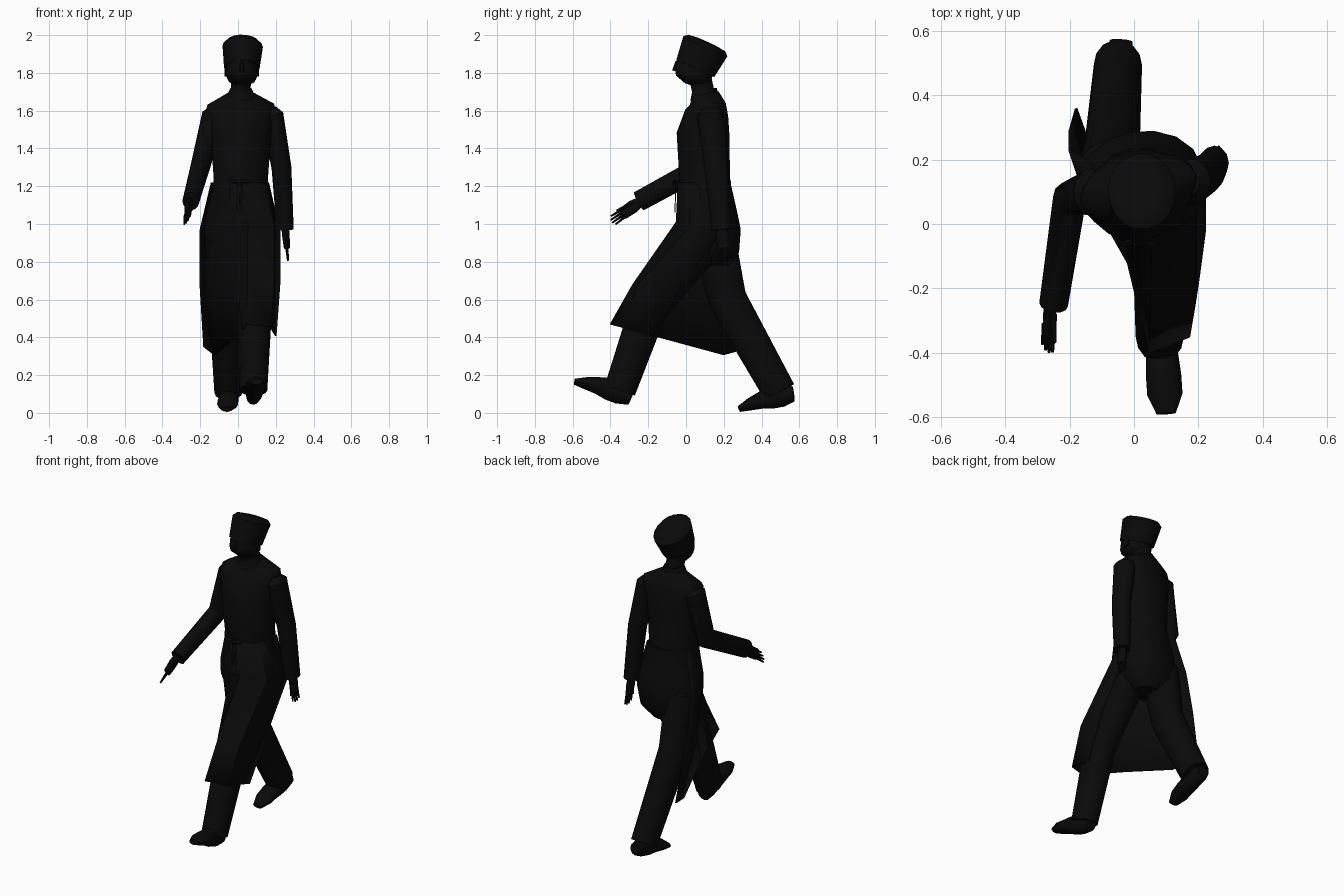
import bpy
import math
from mathutils import Vector

cube = bpy.data.objects.get("Cube")
if cube:
    bpy.data.objects.remove(cube, do_unlink=True)

tone = (0.003, 0.003, 0.003, 1)
black = bpy.data.materials.new("near black")
black.use_nodes = True
black.diffuse_color = tone
black.node_tree.nodes["Principled BSDF"].inputs["Base Color"].default_value = tone


def make(name, verts, faces, thickness=0):
    mesh = bpy.data.meshes.new(name)
    mesh.from_pydata(verts, [], faces)
    mesh.materials.append(black)
    obj = bpy.data.objects.new(name, mesh)
    bpy.context.collection.objects.link(obj)
    if thickness:
        modifier = obj.modifiers.new("thickness", "SOLIDIFY")
        modifier.thickness = thickness
        modifier.offset = 0
    bpy.ops.object.select_all(action="DESELECT")
    obj.select_set(True)
    bpy.context.view_layer.objects.active = obj
    bpy.ops.object.shade_smooth_by_angle(angle=math.radians(40))


def loft(name, rings, sides=14, twist=0):
    """Skin elliptical rings, each (centre, width radius, depth radius), along a path."""
    last = len(rings) - 1
    turn = math.radians(twist)
    verts = []
    for index, (centre, width, depth) in enumerate(rings):
        before, after = rings[max(index - 1, 0)][0], rings[min(index + 1, last)][0]
        tangent = (after - before).normalized()
        across = Vector((1, 0, 0))
        across = (across - tangent * across.dot(tangent)).normalized()
        along = tangent.cross(across)
        for step in range(sides):
            angle = math.tau * step / sides
            u, v = width * math.cos(angle), depth * math.sin(angle)
            verts.append(centre
                         + across * (u * math.cos(turn) - v * math.sin(turn))
                         + along * (u * math.sin(turn) + v * math.cos(turn)))
    faces = [(ring * sides + step, ring * sides + (step + 1) % sides,
              (ring + 1) * sides + (step + 1) % sides, (ring + 1) * sides + step)
             for ring in range(last) for step in range(sides)]
    faces.append(tuple(reversed(range(sides))))
    faces.append(tuple(range(last * sides, (last + 1) * sides)))
    make(name, verts, faces)


def limb(name, joints, start, end, ratio=1, sides=12):
    """Tube through the joints with evenly changing radius and a rounded start."""
    points = [Vector(joint) for joint in joints]
    cap = points[0] - (points[1] - points[0]).normalized() * start * 0.6
    rings = [(cap, start / 2, start * ratio / 2)]
    for index, point in enumerate(points):
        radius = start + (end - start) * index / (len(points) - 1)
        rings.append((point, radius, radius * ratio))
    loft(name, rings, sides)


def hand(name, wrist, tip, across):
    """Flat palm with four fingers and a thumb."""
    wrist, tip, across = Vector(wrist), Vector(tip), Vector(across)
    reach = tip - wrist
    knuckle = wrist + reach / 2
    loft(name + "_palm", [(wrist, 0.02, 0.025), (wrist + reach / 4, 0.02, 0.035),
                          (knuckle + reach / 10, 0.016, 0.032)], 8)
    for finger in range(4):
        spread = across * (finger - 1.5) * 0.016
        end = tip + spread * 1.3 - reach * 0.06 * abs(finger - 1.5)
        limb(f"{name}_finger_{finger + 1}", [knuckle + spread, end], 0.01, 0.005, sides=6)
    base = wrist + reach / 5 - across * 0.02
    limb(name + "_thumb", [base, base + reach / 2 - across * 0.02], 0.012, 0.006, sides=6)


def shoe(name, heel, toe):
    """Heel, instep, ball and toe sections between the two ends."""
    heel, toe = Vector(heel), Vector(toe)
    widths = (0.035, 0.045, 0.05, 0.055, 0.055, 0.03)
    depths = (0.04, 0.06, 0.06, 0.045, 0.033, 0.016)
    rings = []
    for index, (width, depth) in enumerate(zip(widths, depths)):
        share = index / (len(widths) - 1)
        lift = Vector((0, 0, 0.015 * math.sin(math.pi * share)))
        rings.append((heel.lerp(toe, share) + lift, width, depth))
    loft(name, rings, 12)


def upright(profile):
    """Rings stacked on the body axis from (height, y, width, depth) rows."""
    return [(Vector((0.015, y, z)), width, depth) for z, y, width, depth in profile]


# Jacket and hips, shoulders turned with the stride
loft("jacket", upright([
    (.78, .15, .1, .08), (.84, .15, .17, .13), (.95, .14, .2, .15),
    (1.05, .12, .19, .15), (1.22, .1, .145, .135), (1.48, .09, .165, .14),
    (1.59, .11, .19, .11), (1.635, .115, .18, .09), (1.69, .105, .075, .07)]), 16, twist=12)
loft("collar", upright([(1.65, .1, .09, .08), (1.72, .1, .055, .065)]))
loft("neck", upright([(1.66, .1, .05, .06), (1.8, .07, .055, .06)]))

# Head: squared-off ellipsoid whose jaw juts forward
head_rings = []
for level in range(9):
    h = (level / 4 - 1) * 0.98
    size = math.sqrt(1 - h ** 4)
    head_rings.append((Vector((.02, .05 + .03 * min(h, 0), 1.83 + .095 * h)),
                       .086 * size, .103 * size))
loft("head", head_rings)
limb("nose", [(.02, -.05, 1.86), (.02, -.06, 1.81)], .008, .016, sides=6)
for side, x in (("right", -.063), ("left", .103)):
    limb(side + "_ear", [(x, .06, 1.83), (x, .06, 1.78)], .01, .008, ratio=2, sides=6)

# Tilted hat, wider at the top
base, crown = Vector((.02, .05, 1.825)), Vector((.025, .102, 1.94))
loft("hat", [(base, .094, .112), (crown, .107, .13),
             (crown.lerp(base, -.15), .09, .11), (crown.lerp(base, -.2), .05, .06)], 18)

# Sleeves and hands: right arm swings forward, left arm back
limb("right_sleeve", [(-.13, .1, 1.58), (-.2, .08, 1.3), (-.25, -.25, 1.12)], .06, .045, 1.2)
limb("left_sleeve", [(.18, .13, 1.58), (.23, .16, 1.3), (.25, .19, .97)], .06, .045, 1.2)
hand("right_hand", (-.26, -.24, 1.12), (-.27, -.4, 1.01), (-.5, .4, -.7))
hand("left_hand", (.25, .19, .98), (.265, .21, .8), (0, 1, 0))

# Trouser legs: left stepping forward, right pushing off behind
limb("left_trouser_leg", [(.1, .1, .93), (.09, -.2, .55), (.08, -.35, .12)],
     .105, .075, 1.15, 14)
limb("right_trouser_leg", [(-.08, .14, .95), (-.07, .22, .6), (-.05, .495, .11)],
     .1, .075, 1.2, 14)
shoe("left_shoe", (.08, -.29, .08), (.1, -.59, .165))
shoe("right_shoe", (-.04, .57, .1), (-.06, .28, .02))

# Long apron: rows of (height, slope with depth, half width, depths from right to left)
# The hem rises again where it folds around the rear leg
fold = .2
columns = (-1, -.7, -.15, .2, .85, 1)
apron_rows = [
    (1.22, 0, .15, (.19, .02, -.04, -.04, 0, .16)),
    (1, -.2, .21, (.23, .04, -.04, -.05, .03, .19)),
    (.68, 0, .21, (.29, .09, -.06, -.28, -.25, -.02)),
    (.36, -.27, .19, (.36, .2, -.12, -.4, -.35, -.17))]
count = len(columns)
make("apron",
     [(.01 + half * column, y, height + slope * min(y, fold * 2 - y))
      for height, slope, half, depths in apron_rows for column, y in zip(columns, depths)],
     [(row * count + col, row * count + col + 1,
       (row + 1) * count + col + 1, (row + 1) * count + col)
      for row in range(len(apron_rows) - 1) for col in range(count - 1)], thickness=.008)

# Waistband with a tied bow in front
loft("waistband", upright([(1.2, .1, .15, .14), (1.235, .1, .147, .138)]), 16, twist=12)
knot = Vector((.01, -.055, 1.22))
limb("bow_knot", [knot, knot - Vector((0, 0, .02))], .018, .012, sides=8)
for side, sign in (("right", -1), ("left", 1)):
    loop = Vector((sign * .03, -.005, .005))
    tail = Vector((sign * .015, -.003, -.16))
    loft(side + "_bow_loop", [(knot, .005, .005), (knot + loop, .007, .014),
                              (knot + loop * 2, .004, .006)], 6)
    limb(side + "_bow_tail", [knot, knot + tail / 2, knot + tail], .01, .006, .4, 6)
